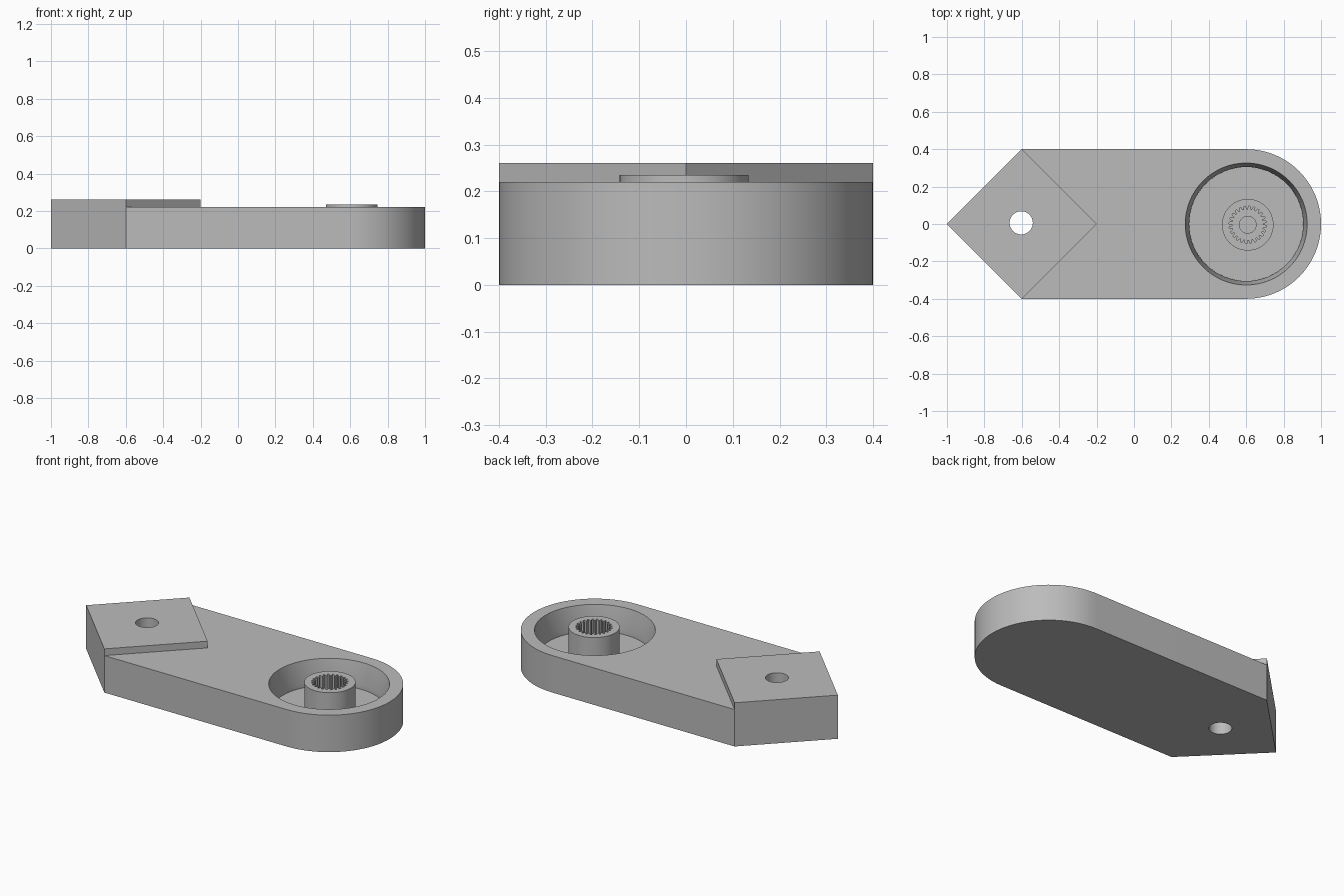
import bpy
import bmesh
from math import sin, cos, pi, radians

default = bpy.data.objects.get("Cube")
if default:
    bpy.data.objects.remove(default, do_unlink=True)

grey = bpy.data.materials.new("plain grey")
grey.use_nodes = True
colour = (0.5, 0.5, 0.5, 1)
grey.diffuse_color = colour
grey.node_tree.nodes["Principled BSDF"].inputs["Base Color"].default_value = colour


def arc(centre, radius, start=0, sweep=2 * pi, steps=64):
    """Points along an arc; a full circle omits the repeated end point."""
    count = steps if sweep >= 2 * pi else steps + 1
    angles = [start + sweep * i / steps for i in range(count)]
    return [(centre[0] + radius * cos(a), centre[1] + radius * sin(a)) for a in angles]


def loft(name, *sections):
    """Closed solid through (outline, height) sections, listed bottom to top."""
    bm = bmesh.new()
    rings = [[bm.verts.new((x, y, z)) for x, y in pts] for pts, z in sections]
    bm.faces.new(rings[0][::-1])
    bm.faces.new(rings[-1])
    for low, high in zip(rings, rings[1:]):
        for i in range(len(low)):
            j = (i + 1) % len(low)
            bm.faces.new((low[i], low[j], high[j], high[i]))
    mesh = bpy.data.meshes.new(name)
    bm.to_mesh(mesh)
    bm.free()
    mesh.materials.append(grey)
    obj = bpy.data.objects.new(name, mesh)
    bpy.context.collection.objects.link(obj)
    return obj


def combine(target, tool, operation):
    """Apply a boolean and discard the tool."""
    tool.hide_render = True
    mod = target.modifiers.new(operation.lower(), 'BOOLEAN')
    mod.object, mod.operation, mod.solver = tool, operation, 'EXACT'
    bpy.context.view_layer.objects.active = target
    bpy.ops.object.modifier_apply(modifier=mod.name)
    bpy.data.objects.remove(tool, do_unlink=True)


height, pad_top = 0.22, 0.26
pocket_at, boss_at, pin_at = (0.6, 0), (0.608, -0.004), (-0.603, 0.006)

# Arm with one rounded end
outline = [(-0.6, 0.4), (-0.6, -0.4)] + arc((0.6, 0), 0.4, -pi / 2, pi, 40)
arm = loft("lever_arm", (outline, 0), (outline, height))

# Raised diamond pad that forms the pointed end
diamond = arc((-0.6, 0), 0.4, steps=4)
combine(arm, loft("diamond_pad", (diamond, 0), (diamond, pad_top)), 'UNION')

# Through hole in the pad
pin = arc(pin_at, 0.062, steps=40)
combine(arm, loft("pin_cutter", (pin, -0.1), (pin, 0.4)), 'DIFFERENCE')

# Round pocket: tapered wall above a short straight wall
wide, narrow = arc(pocket_at, 0.326), arc(pocket_at, 0.305)
combine(arm, loft("pocket_cutter", (narrow, 0.07), (narrow, 0.10),
                  (wide, height), (wide, 0.3)), 'DIFFERENCE')

# Hub boss standing in the pocket
boss = arc(boss_at, 0.138, steps=56)
combine(arm, loft("hub_boss", (boss, 0.05), (boss, 0.235)), 'UNION')

# Toothed socket and screw recess inside the hub
teeth = 24
socket = []
for i in range(teeth):
    for shift, radius in ((0, 0.082), (0.3, 0.082), (0.5, 0.1), (0.8, 0.1)):
        a = 2 * pi * (i + shift) / teeth
        socket.append((boss_at[0] + radius * cos(a), boss_at[1] + radius * sin(a)))
combine(arm, loft("socket_cutter", (socket, 0.09), (socket, 0.3)), 'DIFFERENCE')
screw = arc(boss_at, 0.045, steps=32)
combine(arm, loft("screw_cutter", (screw, 0.03), (screw, 0.15)), 'DIFFERENCE')

# Smooth the round walls, keep the edges crisp
bpy.ops.object.select_all(action='DESELECT')
arm.select_set(True)
bpy.context.view_layer.objects.active = arm
bpy.ops.object.shade_smooth_by_angle(angle=radians(25))
